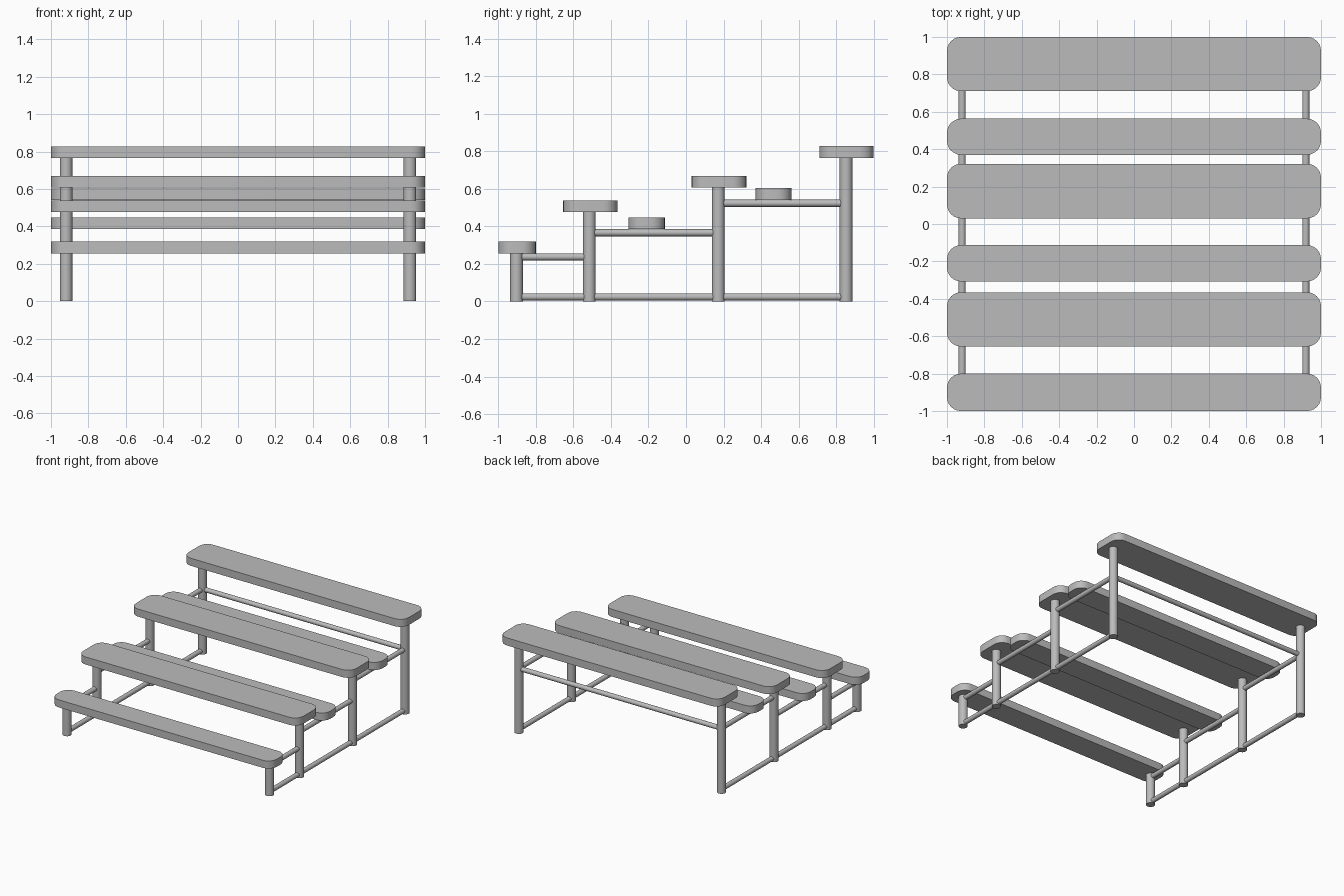
import bpy
import bmesh
from math import pi
from mathutils import Vector

cube = bpy.data.objects.get("Cube")
if cube:
    bpy.data.objects.remove(cube, do_unlink=True)

grey = bpy.data.materials.new("grey")
grey.use_nodes = True
colour = (0.5, 0.5, 0.5, 1)
grey.diffuse_color = colour
grey.node_tree.nodes["Principled BSDF"].inputs["Base Color"].default_value = colour


def finish(name, bm):
    mesh = bpy.data.meshes.new(name)
    bm.to_mesh(mesh)
    bm.free()
    mesh.materials.append(grey)
    obj = bpy.data.objects.new(name, mesh)
    bpy.context.collection.objects.link(obj)
    bpy.ops.object.select_all(action="DESELECT")
    obj.select_set(True)
    bpy.context.view_layer.objects.active = obj
    bpy.ops.object.shade_smooth_by_angle(angle=pi / 6)


def plank(name, y0, y1, bottom, thickness=0.062, radius=0.075):
    """Full-width board with rounded vertical corners."""
    bm = bmesh.new()
    bmesh.ops.create_cube(bm, size=1)
    bmesh.ops.scale(bm, vec=(2, y1 - y0, thickness), verts=bm.verts)
    bmesh.ops.translate(bm, vec=(0, (y0 + y1) / 2, bottom + thickness / 2), verts=bm.verts)
    corners = [e for e in bm.edges if abs(e.verts[0].co.z - e.verts[1].co.z) > 0.01]
    bmesh.ops.bevel(bm, geom=corners, offset=radius, segments=6, profile=0.5, affect="EDGES")
    finish(name, bm)


def tube(name, start, end, radius):
    """Closed round tube between two points."""
    start, end = Vector(start), Vector(end)
    axis = end - start
    bm = bmesh.new()
    bmesh.ops.create_cone(bm, cap_ends=True, segments=24, radius1=radius,
                          radius2=radius, depth=axis.length)
    bmesh.ops.rotate(bm, matrix=axis.to_track_quat("Z", "Y").to_matrix(), verts=bm.verts)
    bmesh.ops.translate(bm, vec=(start + end) / 2, verts=bm.verts)
    finish(name, bm)


# Boards: narrow first step, wide tiers and low foot boards
plank("front_step", -1.0, -0.8, 0.256)
plank("lower_bench", -0.655, -0.365, 0.477)
plank("lower_foot_board", -0.307, -0.113, 0.385)
plank("middle_bench", 0.03, 0.322, 0.607)
plank("upper_foot_board", 0.37, 0.563, 0.541)
plank("top_bench", 0.71, 1.0, 0.765)

# Side frames: legs (y, height), ground rails and stepped rails
legs = [(-0.903, 0.256), (-0.515, 0.477), (0.172, 0.607), (0.853, 0.765)]
rail_heights = [0.237, 0.366, 0.523]
leg_x, leg_r, rail_r = 0.919, 0.034, 0.019
for side, x in (("left", leg_x), ("right", -leg_x)):
    for i, (y, height) in enumerate(legs, 1):
        tube(f"{side}_leg_{i}", (x, y, 0), (x, y, height), leg_r)
    tube(f"{side}_ground_rail", (x, legs[0][0], 0.024), (x, legs[-1][0], 0.024), rail_r)
    for i, z in enumerate(rail_heights):
        tube(f"{side}_step_rail_{i + 1}", (x, legs[i][0], z), (x, legs[i + 1][0], z), rail_r)

# Cross rail joining the rear legs
back_y = legs[-1][0]
tube("rear_cross_rail", (-leg_x, back_y, 0.523), (leg_x, back_y, 0.523), rail_r)
